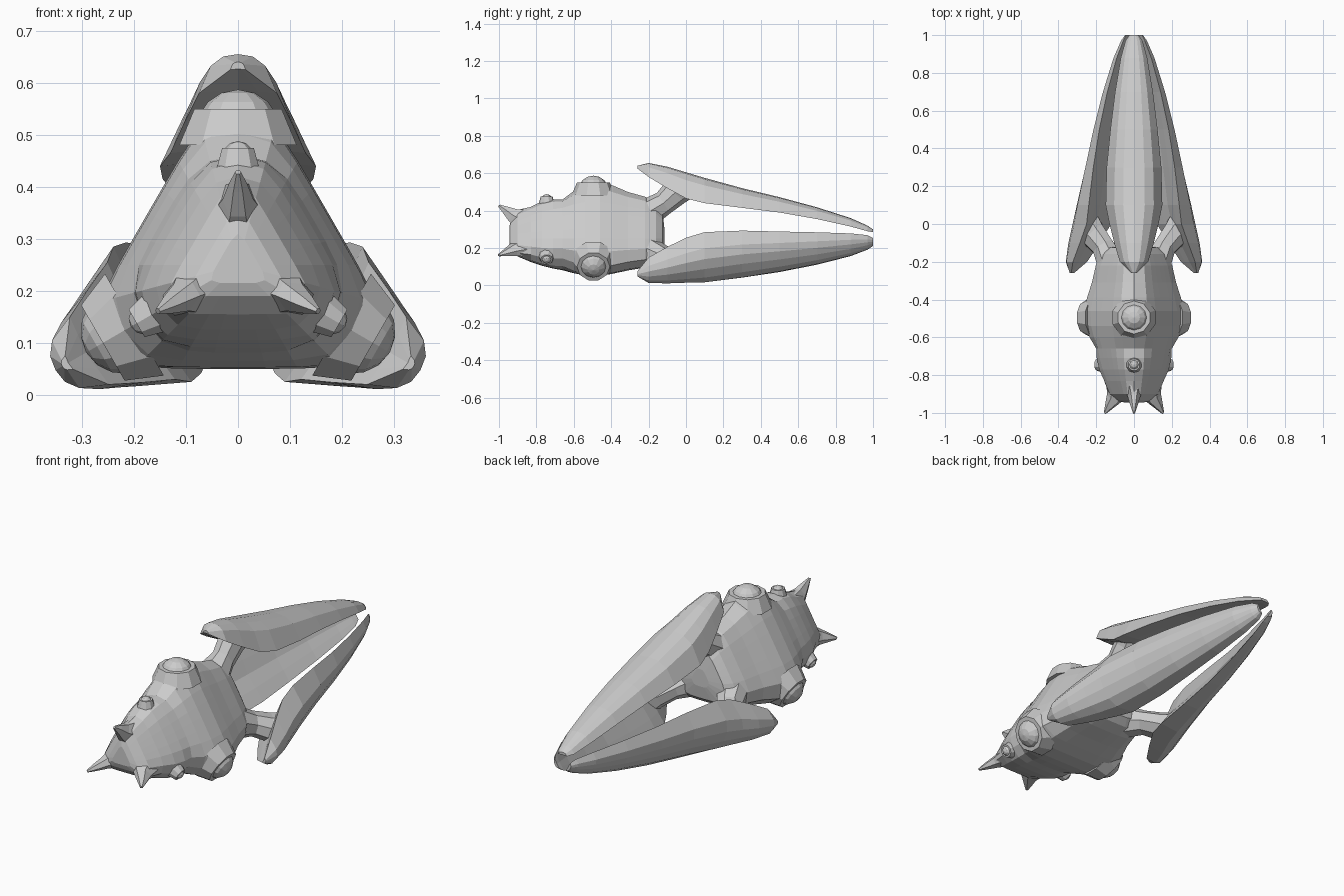
import bpy, bmesh, math
from mathutils import Matrix, Vector

if "Cube" in bpy.data.objects:
    bpy.data.objects.remove(bpy.data.objects["Cube"])

ZC = 0.25  # height of the long axis; everything repeats three times around it

grey = bpy.data.materials.new("grey")
grey.diffuse_color = (0.6, 0.6, 0.6, 1)
grey.use_nodes = True
grey.node_tree.nodes["Principled BSDF"].inputs["Base Color"].default_value = grey.diffuse_color


def finish(name, bm, copies=3):
    """Repeat the part around the long (y) axis and lift it into place."""
    bmesh.ops.recalc_face_normals(bm, faces=bm.faces[:])
    mesh = bpy.data.meshes.new(name)
    bm.to_mesh(mesh)
    bm.free()
    mesh.materials.append(grey)
    for i in range(copies):
        ob = bpy.data.objects.new(name if i == 0 else f"{name}_{i + 1}", mesh)
        ob.matrix_world = Matrix.Translation((0, 0, ZC)) @ Matrix.Rotation(i * math.tau / 3, 4, 'Y')
        bpy.context.collection.objects.link(ob)


def loft(rings):
    """Skin closed rings of points, capping both ends."""
    bm = bmesh.new()
    loops = [[bm.verts.new(p) for p in ring] for ring in rings]
    n = len(loops[0])
    for a, b in zip(loops, loops[1:]):
        for i in range(n):
            j = (i + 1) % n
            bm.faces.new((a[i], a[j], b[j], b[i]))
    bm.faces.new(loops[0])
    bm.faces.new(loops[-1])
    return bm


def tube(path, sides=8):
    """Loft of ellipses: centre y, centre z, half width x, half depth, tilt of the section."""
    rings = []
    for y, z, w, d, tilt in path:
        ring = []
        for i in range(sides):
            t = i * math.tau / sides
            s = d * math.sin(t)
            ring.append((w * math.cos(t), y + s * math.sin(tilt), z + s * math.cos(tilt)))
        rings.append(ring)
    return loft(rings)


# Body: rounded triangle sections (y, corner radius, flat-side radius)
BODY = [(-.945, .06, .035), (-.935, .11, .06), (-.90, .155, .095), (-.83, .17, .125),
        (-.77, .20, .145), (-.71, .21, .16), (-.66, .21, .17), (-.60, .255, .185),
        (-.54, .30, .197), (-.46, .31, .2), (-.39, .285, .187), (-.31, .25, .17),
        (-.22, .225, .155), (-.16, .19, .135), (-.125, .14, .105), (-.115, .05, .04)]
rings = []
for y, c, f in BODY:
    ring = []
    for i in range(24):
        t = i * math.tau / 24                              # 0 points straight up, at a corner
        phi = (t % (math.tau / 3)) - math.pi / 3           # angle from the flat side
        r = ((f / math.cos(phi)) ** -12 + c ** -12) ** (-1 / 12)
        ring.append((r * math.sin(t), y, r * math.cos(t)))
    rings.append(ring)
finish("body", loft(rings), 1)

# Fins: long arched shells (y, ridge height, edge height, half width)
FIN = [(-.26, .39, .375, .015), (-.20, .405, .33, .075), (-.10, .385, .27, .105),
       (0, .355, .215, .13), (.10, .325, .19, .15), (.30, .27, .165, .145),
       (.50, .222, .14, .125), (.70, .168, .105, .10), (.88, .11, .065, .07),
       (.97, .07, .04, .045), (1.0, .05, .035, .025)]
rings = []
for y, a, e, w in FIN:
    h = a - e
    half = [(.38 * w, a - .06 * h), (.70 * w, a - .30 * h), (w, e), (.5 * w, e + .05 * h)]
    pts = [(0, a)] + half + [(0, e + .12 * h)] + [(-x, z) for x, z in reversed(half)]
    rings.append([(x, y, z) for x, z in pts])
finish("fin", loft(rings))

# Necks joining the body to the fins
finish("neck", tube([(-.22, .13, .09, .08, -.6), (-.12, .19, .055, .065, -.6),
                     (-.06, .245, .06, .075, -.8), (-.01, .29, .08, .09, -.9)]))

# Front horns, curling forward
finish("horn", tube([(-.87, .10, .05, .07, .5), (-.925, .125, .03, .045, .6),
                     (-.965, .155, .018, .025, .8), (-1.0, .178, .006, .008, 1.0)], 6))


def ball(name, y, z, radius, u, v):
    bm = bmesh.new()
    bmesh.ops.create_uvsphere(bm, u_segments=u, v_segments=v, radius=radius)
    bmesh.ops.translate(bm, verts=bm.verts[:], vec=Vector((0, y, z)))
    finish(name, bm)


def collar(name, y, z, r, height):
    """Raised rim around an eye."""
    bm = bmesh.new()
    bmesh.ops.create_cone(bm, cap_ends=True, segments=10, radius1=r * 1.35, radius2=r, depth=height)
    bmesh.ops.translate(bm, verts=bm.verts[:], vec=Vector((0, y, z)))
    finish(name, bm)


# Large eyes and small eyes in raised sockets along each corner
collar("large_socket", -.495, .265, .088, .07)
ball("large_eye", -.495, .255, .082, 12, 8)
collar("small_socket", -.745, .205, .032, .04)
ball("small_eye", -.745, .208, .03, 8, 6)
